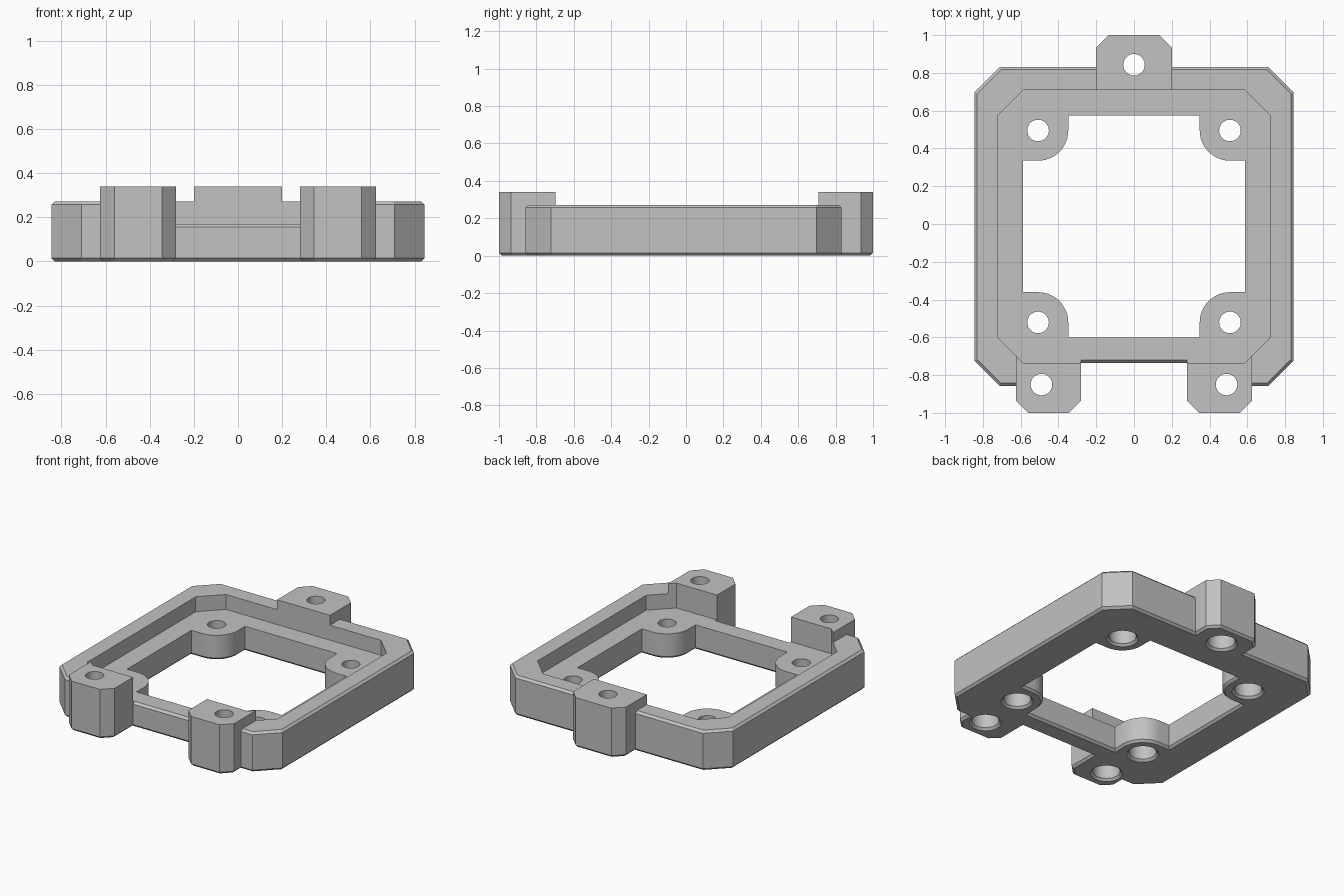
import bpy, bmesh, math
from mathutils import Vector

cube = bpy.data.objects.get("Cube")
if cube:
    bpy.data.objects.remove(cube, do_unlink=True)

grey = bpy.data.materials.new("light_grey")
grey.use_nodes = True
colour = (0.54, 0.54, 0.54, 1)
grey.diffuse_color = colour
grey.node_tree.nodes["Principled BSDF"].inputs["Base Color"].default_value = colour

CY = -0.013      # y of the frame centre
FLOOR = 0.17     # ledge height
RIM = 0.272      # rim height
TAB = 0.34       # lug height
BEV = 0.015      # small edge chamfer


def offset(pts, d):
    """Move a counter-clockwise outline outwards by d with mitred corners."""
    out = []
    for i, p in enumerate(pts):
        a = (p - pts[i - 1]).normalized()
        b = (pts[(i + 1) % len(pts)] - p).normalized()
        n1, n2 = Vector((a.y, -a.x)), Vector((b.y, -b.x))
        out.append(p + (n1 + n2) * d / (1 + n1.dot(n2)))
    return out


def prism(name, pts, levels):
    """Stack an outline through (height, offset) levels."""
    pts = [Vector(p) for p in pts]
    bm = bmesh.new()
    rings = [[bm.verts.new((p.x, p.y, z)) for p in offset(pts, d)] for z, d in levels]
    n = len(pts)
    for lo, hi in zip(rings, rings[1:]):
        for i in range(n):
            j = (i + 1) % n
            bm.faces.new((lo[i], lo[j], hi[j], hi[i]))
    bm.faces.new(rings[0][::-1])
    bm.faces.new(rings[-1])
    mesh = bpy.data.meshes.new(name)
    bm.to_mesh(mesh)
    bm.free()
    mesh.materials.append(grey)
    ob = bpy.data.objects.new(name, mesh)
    bpy.context.collection.objects.link(ob)
    return ob


def combine(target, other, operation):
    mod = target.modifiers.new("combine", "BOOLEAN")
    mod.operation, mod.solver, mod.object = operation, "EXACT", other
    other.hide_render = True
    bpy.context.view_layer.objects.active = target
    bpy.ops.object.modifier_apply(modifier=mod.name)
    bpy.data.objects.remove(other, do_unlink=True)


def octagon(h, c):
    k = h - c
    pts = [(h, -k), (h, k), (k, h), (-k, h), (-h, k), (-h, -k), (-k, -h), (k, -h)]
    return [(x, y + CY) for x, y in pts]


def arc(cx, cy, r, start, end, n):
    angles = [math.radians(start + (end - start) * i / n) for i in range(n + 1)]
    return [(cx + r * math.cos(a), cy + r * math.sin(a)) for a in angles]


# Frame block with chamfered outer edges
frame = prism("mounting_frame", octagon(0.845, 0.135),
              [(0, -BEV), (BEV, 0), (RIM - BEV, 0), (RIM, -BEV)])

# Front gap between the lugs, leaving a chamfered edge
gap = prism("front_gap", [(-0.29, -1.2), (0.29, -1.2), (0.29, -0.735), (-0.29, -0.735)],
            [(-0.05, 0.05 + BEV), (BEV, 0), (FLOOR - BEV, 0), (FLOOR, BEV), (0.5, BEV)])
combine(frame, gap, "DIFFERENCE")


# Screw lugs: one behind, two in front
def lug(cx, half, inner, side):
    c = 0.065
    pts = [(-half, inner), (half, inner), (half, 1 - c), (half - c, 1),
           (c - half, 1), (-half, 1 - c)]
    pts = [(cx + x * side, y * side) for x, y in pts]
    combine(frame, prism("lug", pts, [(0, -BEV), (BEV, 0), (TAB, 0)]), "UNION")


lug(0, 0.2, 0.64, 1)
for s in (-1, 1):
    lug(s * 0.4525, 0.1725, 0.66, -1)

# Recess above the ledge
combine(frame, prism("recess", octagon(0.722, 0.135), [(FLOOR, 0), (0.5, 0)]), "DIFFERENCE")

# Central opening, leaving a rounded pad in each corner
H, P, R = 0.587, 0.508, 0.16
outline = []
for quarter in range(4):
    corner = [(H, P - R)] + arc(P, P, R, 270, 180, 12) + [(P - R, H)]
    t = math.radians(90 * quarter)
    outline += [(x * math.cos(t) - y * math.sin(t),
                 x * math.sin(t) + y * math.cos(t) + CY) for x, y in corner]
opening = prism("opening", outline, [(-0.02, 0.02 + BEV), (BEV, 0), (0.5, 0)])
combine(frame, opening, "DIFFERENCE")

# Screw holes with chamfered counterbores from below
holes = [(sx * P, sy * P + CY, 0.11) for sx in (-1, 1) for sy in (-1, 1)]
holes += [(0, 0.843, 0.2), (-0.49, -0.85, 0.2), (0.49, -0.85, 0.2)]
for x, y, depth in holes:
    circle = arc(x, y, 0.057, 0, 360, 40)[:-1]
    bore = 0.028
    cutter = prism("screw_hole", circle,
                   [(-0.02, bore + BEV + 0.02), (BEV, bore), (depth, bore),
                    (depth, 0), (0.5, 0)])
    combine(frame, cutter, "DIFFERENCE")

# Smooth the curved walls only
bpy.ops.object.select_all(action="DESELECT")
frame.select_set(True)
bpy.context.view_layer.objects.active = frame
bpy.ops.object.shade_smooth_by_angle(angle=math.radians(25))
